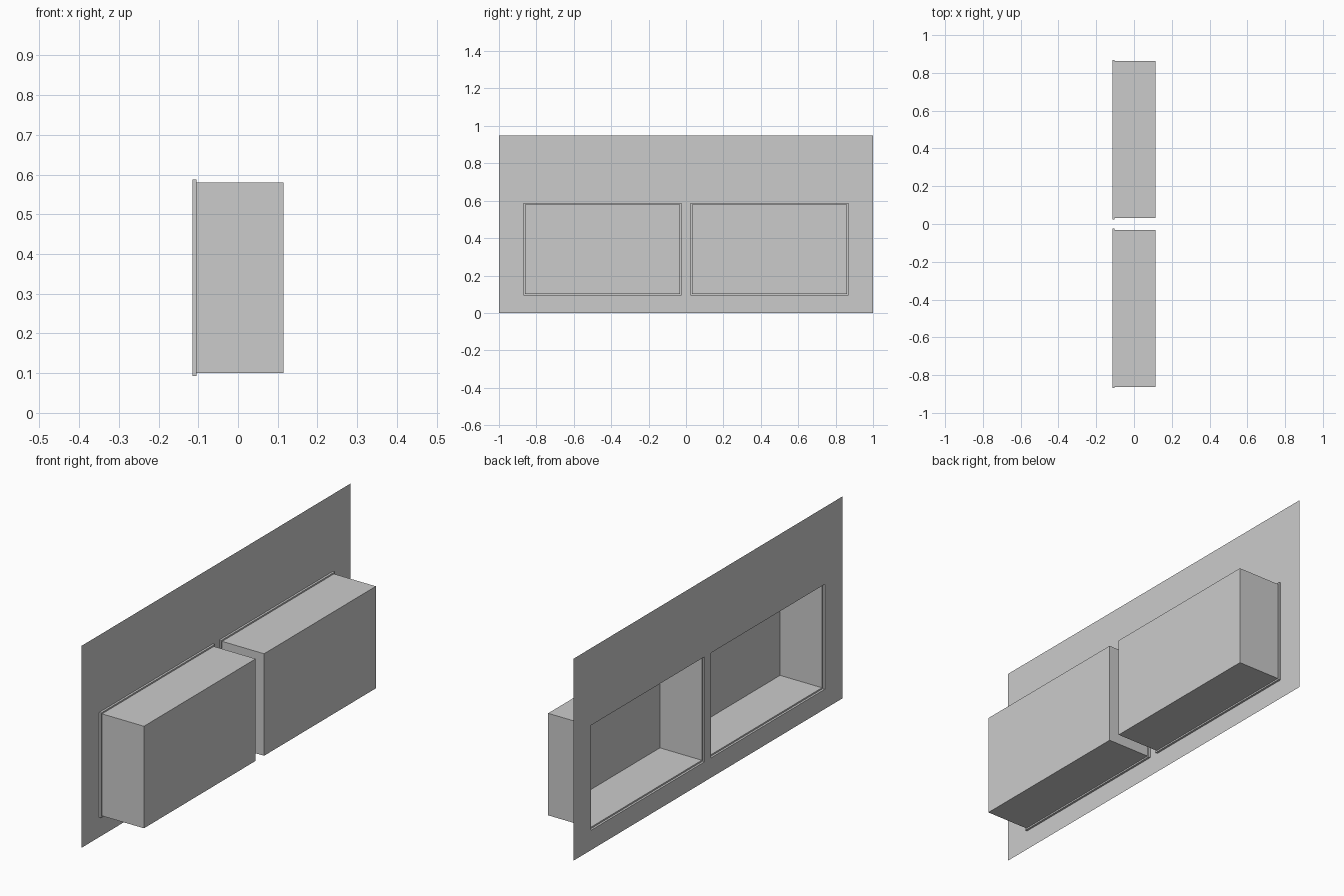
import bpy, bmesh

if "Cube" in bpy.data.objects:
    bpy.data.objects.remove(bpy.data.objects["Cube"])

FRONT, LIP, BACK = -0.114, -0.104, 0.114   # panel plane, recessed frame plane, niche back
Y0, Y1, Z0, Z1 = 0.031, 0.862, 0.10, 0.58  # niche box on the +y side
STEP = 0.007                               # width of the recessed frame


def finish(bm, name):
    mesh = bpy.data.meshes.new(name)
    bm.to_mesh(mesh)
    bm.free()
    obj = bpy.data.objects.new(name, mesh)
    bpy.context.collection.objects.link(obj)
    return obj


def wall_panel():
    # thin sheet laid out as a grid, leaving the two openings empty
    ys = [-1, -Y1 - STEP, -Y0 + STEP, Y0 - STEP, Y1 + STEP, 1]
    zs = [0, Z0 - STEP, Z1 + STEP, 0.95]
    bm = bmesh.new()
    v = [[bm.verts.new((FRONT, y, z)) for z in zs] for y in ys]
    for i in range(5):
        for j in range(3):
            if j == 1 and i in (1, 3):
                continue
            bm.faces.new((v[i][j], v[i][j + 1], v[i + 1][j + 1], v[i + 1][j]))
    return finish(bm, "wall_panel")


def niche(name, y0, y1):
    # stepped open box: rim, recessed frame, side walls, back
    bm = bmesh.new()
    rings = []
    for x, grow in ((FRONT, STEP), (LIP, STEP), (LIP, 0), (BACK, 0)):
        a, b, c, d = y0 - grow, y1 + grow, Z0 - grow, Z1 + grow
        rings.append([bm.verts.new((x, y, z))
                      for y, z in ((a, c), (a, d), (b, d), (b, c))])
    for r, s in zip(rings, rings[1:]):
        for k in range(4):
            n = (k + 1) % 4
            bm.faces.new((r[k], r[n], s[n], s[k]))
    bm.faces.new(rings[-1])
    return finish(bm, name)


wall_panel()
niche("niche_right", Y0, Y1)
niche("niche_left", -Y1, -Y0)
